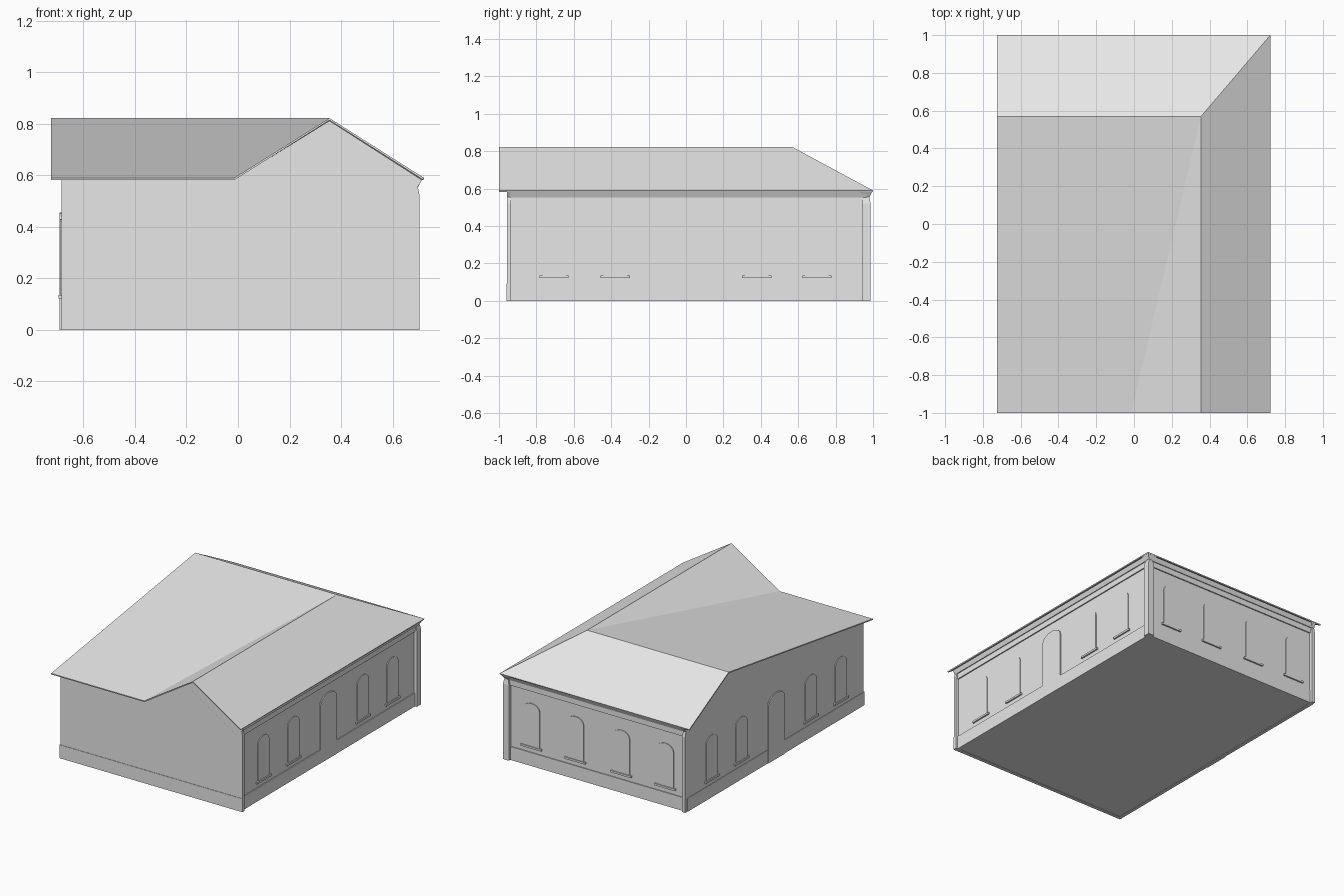
import bpy, bmesh, math

if "Cube" in bpy.data.objects:
    bpy.data.objects.remove(bpy.data.objects["Cube"])

stone = bpy.data.materials.new("pale_grey")
stone.use_nodes = True
GREY = (0.8, 0.8, 0.8, 1)
stone.diffuse_color = GREY
stone.node_tree.nodes["Principled BSDF"].inputs["Base Color"].default_value = GREY

EAVE, RIDGE = 0.59, 0.822
LEFT, RIGHT, FRONT, BACK = -0.685, 0.685, -0.96, 0.965
UNDER = 0.582       # underside of the eaves
PLINTH = 0.092


def finish(name, bm):
    bmesh.ops.recalc_face_normals(bm, faces=bm.faces)
    mesh = bpy.data.meshes.new(name)
    bm.to_mesh(mesh)
    bm.free()
    mesh.materials.append(stone)
    obj = bpy.data.objects.new(name, mesh)
    bpy.context.collection.objects.link(obj)
    return obj


def loft(name, loops):
    """Skin a stack of matching closed loops and cap both ends."""
    bm = bmesh.new()
    rings = [[bm.verts.new(p) for p in loop] for loop in loops]
    for a, b in zip(rings, rings[1:]):
        for i in range(len(a)):
            j = (i + 1) % len(a)
            bm.faces.new((a[i], a[j], b[j], b[i]))
    bm.faces.new(rings[0])
    bm.faces.new(rings[-1])
    return finish(name, bm)


def rect(x0, x1, y0, y1, z):
    return [(x0, y0, z), (x1, y0, z), (x1, y1, z), (x0, y1, z)]


def box(name, x0, x1, y0, y1, z0, z1):
    return loft(name, [rect(x0, x1, y0, y1, z0), rect(x0, x1, y0, y1, z1)])


def along_x(profile, x0, x1):
    return [[(x, y, z) for y, z in profile] for x in (x0, x1)]


def along_y(profile, y0, y1):
    return [[(x, y, z) for x, z in profile] for y in (y0, y1)]


def arch(centre, width, bottom, spring, top):
    """Outline with a low curved head."""
    pts = [(centre - width / 2, bottom), (centre + width / 2, bottom)]
    steps = 8
    for i in range(steps + 1):
        a = math.pi * i / steps
        pts.append((centre + math.cos(a) * width / 2,
                    spring + math.sin(a) * (top - spring)))
    return pts


# Roof: cross gable with a valley and one hip
bm = bmesh.new()
west, valley, peak, east = -0.725, -0.015, 0.355, 0.722
A, B, C, D, E, F, G, H = [bm.verts.new(p) for p in (
    (west, -1, EAVE), (valley, -1, EAVE), (peak, -1, RIDGE), (east, -1, EAVE),
    (east, 1, EAVE), (west, 1, EAVE), (west, 0.57, RIDGE), (peak, 0.57, RIDGE))]
for f in ((A, B, H, G), (B, C, H), (C, D, E, H), (E, F, G, H)):
    bm.faces.new(f)
roof = finish("roof", bm)
shell = roof.modifiers.new("thickness", "SOLIDIFY")
shell.thickness = 0.008
shell.offset = -1

# Gable walls
front_profile = [(LEFT, 0), (0.705, 0), (0.705, 0.52), (0.698, 0.555), (0.714, UNDER),
                 (peak, RIDGE - 0.01), (valley, UNDER), (LEFT, UNDER)]
loft("front_wall", along_y(front_profile, FRONT + 0.003, FRONT + 0.025))
side_profile = [(FRONT + 0.01, 0), (BACK, 0), (BACK, EAVE),
                (0.57, RIDGE - 0.01), (FRONT + 0.01, UNDER)]
loft("left_wall", along_x(side_profile, LEFT, LEFT + 0.02))

# Plain walls and floor
box("right_wall", RIGHT - 0.02, RIGHT, FRONT + 0.01, BACK, 0, EAVE)
box("back_wall", LEFT, RIGHT, BACK - 0.02, BACK, 0, EAVE)
box("floor", LEFT + 0.01, RIGHT - 0.01, FRONT + 0.01, BACK - 0.01, 0.003, 0.01)

# Plinths
box("front_plinth", LEFT, 0.705, FRONT, FRONT + 0.01, 0, PLINTH)
box("left_plinth", LEFT - 0.003, LEFT + 0.01, FRONT, BACK, 0, PLINTH)
box("right_plinth", RIGHT - 0.01, RIGHT + 0.006, FRONT + 0.01, BACK, 0, PLINTH)
box("back_plinth", LEFT, RIGHT, BACK - 0.01, BACK + 0.006, 0, PLINTH)

# Stepped cornice, as outward offset and height
cornice = [(-0.01, 0.515), (0.008, 0.515), (0.008, 0.553), (0.014, 0.553),
           (0.027, UNDER), (-0.01, UNDER)]
loft("right_cornice", along_y([(RIGHT + d, z) for d, z in cornice], FRONT + 0.02, BACK))
loft("back_cornice", along_x([(BACK + d, z) for d, z in cornice], LEFT, RIGHT))

# Corner pilasters with pinched necks and flared caps
levels = [(0, 0), (0.52, 0), (0.555, -0.007), (0.587, 0.011)]
loft("right_corner_pilaster",
     [rect(0.66 - g, 0.705 + g, 0.94 - g, 0.987 + g, z) for z, g in levels])
loft("left_corner_pilaster",
     [rect(LEFT, LEFT + 0.025 + g, 0.94, 0.987 + g, z) for z, g in levels])

# Windows, sills and doors
THICK, SILL, SILL_HALF = 0.005, 0.011, 0.078
side_spots = (-0.705, -0.378, 0.378, 0.7)
for side, face, s in (("right", RIGHT, 1), ("left", LEFT, -1)):
    for i, y in enumerate(side_spots):
        loft(f"{side}_window_{i + 1}",
             along_x(arch(y, 0.125, 0.135, 0.385, 0.43), face - s * 0.01, face + s * THICK))
        x0, x1 = sorted((face - s * 0.01, face + s * SILL))
        box(f"{side}_sill_{i + 1}", x0, x1, y - SILL_HALF, y + SILL_HALF, 0.122, 0.135)
    loft(f"{side}_door",
         along_x(arch(0, 0.175, 0, 0.4, 0.455), face - s * 0.01, face + s * (THICK + 0.002)))
for i, x in enumerate((-0.52, -0.185, 0.165, 0.5)):
    loft(f"back_window_{i + 1}",
         along_y(arch(x, 0.125, 0.135, 0.385, 0.43), BACK - 0.01, BACK + THICK))
    box(f"back_sill_{i + 1}", x - SILL_HALF, x + SILL_HALF, BACK - 0.01, BACK + SILL, 0.122, 0.135)
